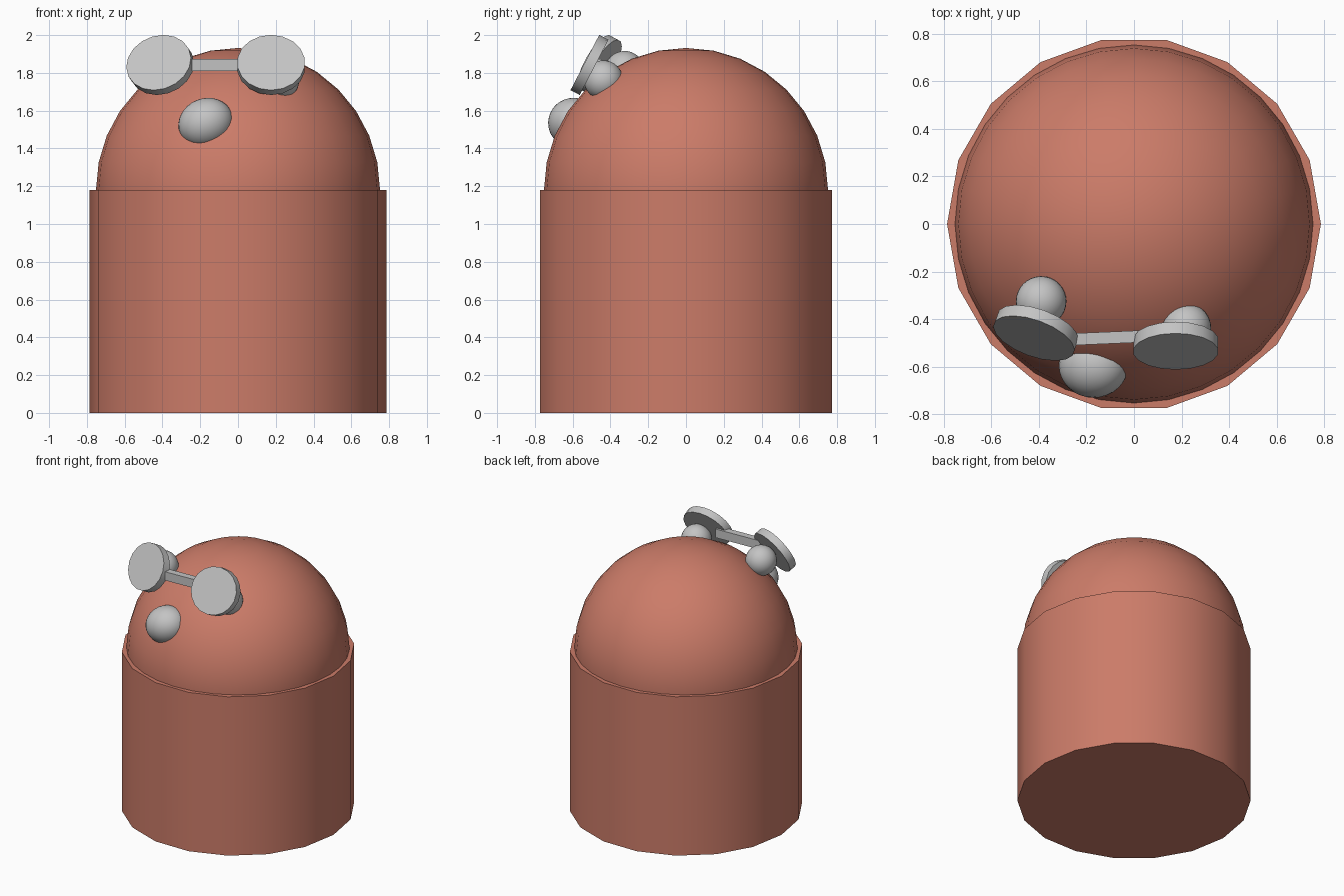
import bpy
from math import radians

cube = bpy.data.objects.get("Cube")
if cube:
    bpy.data.objects.remove(cube, do_unlink=True)


def material(name, color):
    mat = bpy.data.materials.new(name)
    mat.use_nodes = True
    mat.diffuse_color = (*color, 1)
    mat.node_tree.nodes["Principled BSDF"].inputs["Base Color"].default_value = (*color, 1)
    return mat


terracotta = material("terracotta", (0.60, 0.20, 0.14))
grey = material("light_grey", (0.55, 0.55, 0.55))


def finish(name, mat, scale=(1, 1, 1), rotation=(0, 0, 0), smooth=True):
    obj = bpy.context.object
    obj.name = name
    obj.scale = scale
    obj.rotation_euler = [radians(a) for a in rotation]
    obj.data.materials.append(mat)
    if smooth:
        bpy.ops.object.transform_apply(location=False, rotation=False, scale=True)
        bpy.ops.object.shade_smooth_by_angle(angle=radians(35))
    return obj


def ball(name, mat, location, scale, rotation=(0, 0, 0)):
    bpy.ops.mesh.primitive_uv_sphere_add(segments=32, ring_count=16, radius=1, location=location)
    return finish(name, mat, scale, rotation)


# Body: an eighteen-sided drum with a vertex on the x axis
bpy.ops.mesh.primitive_cylinder_add(vertices=18, radius=0.785, depth=1.18,
                                    location=(0, 0, 0.59), rotation=(0, 0, 0))
finish("body", terracotta, rotation=(0, 0, 90))

# Domed head set into the drum
ball("head_dome", terracotta, (0, 0, 1.18), (0.752,) * 3)

# Eyes and nose
ball("right_eye", grey, (-0.39, -0.325, 1.81), (0.106,) * 3)
ball("left_eye", grey, (0.22, -0.437, 1.762), (0.104,) * 3)
ball("nose", grey, (-0.17, -0.595, 1.535), (0.148, 0.135, 0.13), (0, -22, 0))

# Spectacles: two tilted oval lenses and a bridge
for name, location, yaw in (("right_lens", (-0.412, -0.457, 1.842), -20),
                            ("left_lens", (0.175, -0.511, 1.842), 0)):
    bpy.ops.mesh.primitive_cylinder_add(vertices=18, radius=1, depth=1, location=location)
    finish(name, grey, (0.18, 0.165, 0.055), (62.5, 0, yaw))

bpy.ops.mesh.primitive_cube_add(size=1, location=(-0.11, -0.478, 1.842))
finish("bridge", grey, (0.36, 0.05, 0.064), (0, 0, 2.5), smooth=False)
